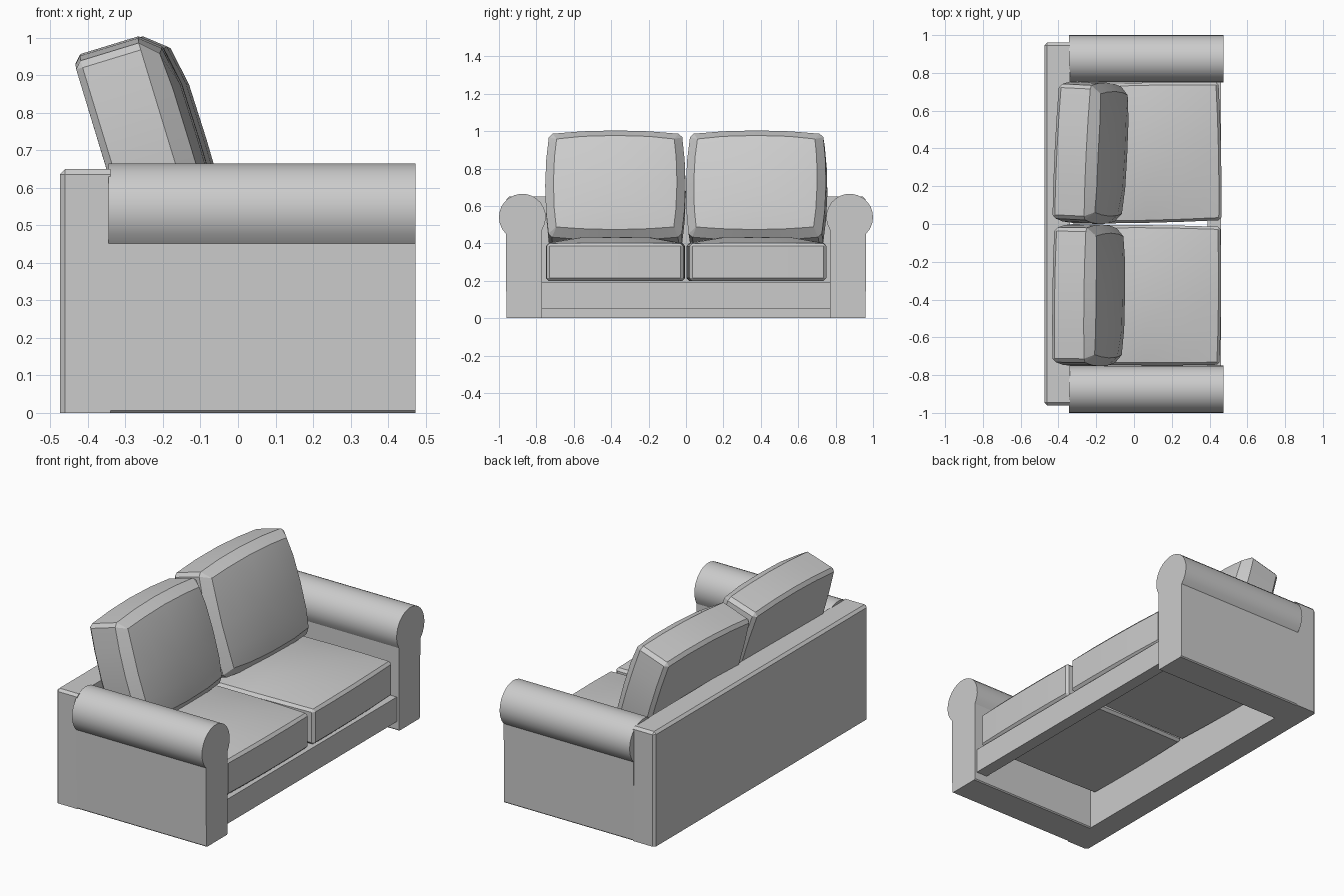
import bpy, bmesh, math

if "Cube" in bpy.data.objects:
    bpy.data.objects.remove(bpy.data.objects["Cube"])


def add_object(name, bm):
    bmesh.ops.recalc_face_normals(bm, faces=bm.faces)
    mesh = bpy.data.meshes.new(name)
    bm.to_mesh(mesh)
    bm.free()
    ob = bpy.data.objects.new(name, mesh)
    bpy.context.collection.objects.link(ob)
    return ob


def finish(ob):
    """Apply modifiers, then smooth while keeping hard edges."""
    bpy.ops.object.select_all(action='DESELECT')
    ob.select_set(True)
    bpy.context.view_layer.objects.active = ob
    bpy.ops.object.convert(target='MESH')
    bpy.ops.object.shade_smooth_by_angle(angle=math.radians(25))


def box(x0, x1, y0, y1, z0, z1):
    bm = bmesh.new()
    bmesh.ops.create_cube(bm, size=1)
    for v in bm.verts:
        v.co = ((x0 + x1) / 2 + v.co.x * (x1 - x0),
                (y0 + y1) / 2 + v.co.y * (y1 - y0),
                (z0 + z1) / 2 + v.co.z * (z1 - z0))
    return bm


def cushion(name, size, loc, tilt, yaw, puff, bow, bevel, rear):
    """Padded block: thickness on local x, puffed on +x, sides bowed outward."""
    bm = bmesh.new()
    bmesh.ops.create_cube(bm, size=2)
    bmesh.ops.subdivide_edges(bm, edges=bm.edges[:], cuts=3, use_grid_fill=True)
    weight = bm.edges.layers.float.new("bevel_weight_edge")
    for e in bm.edges:
        if e.calc_face_angle(0) > 1:
            at_front = all(v.co.x > 0.99 for v in e.verts)
            e[weight] = 1.0 if at_front else rear
    for v in bm.verts:
        p, q, r = v.co
        v.co.x = p * size[0] / 2
        if p > 0.99:
            v.co.x += puff * (1 - q ** 4) * (1 - r ** 4)
        v.co.y = q * (size[1] / 2 + bow * (1 - r * r))
        v.co.z = r * (size[2] / 2 + bow * (1 - q * q))
    ob = add_object(name, bm)
    ob.location = loc
    ob.rotation_euler = (0, math.radians(tilt), math.radians(yaw))
    mod = ob.modifiers.new("edge", 'BEVEL')
    mod.limit_method = 'WEIGHT'
    mod.width = bevel
    mod.segments = 1
    mod.use_clamp_overlap = False
    finish(ob)


# Back panel, bevelled everywhere except where it meets the arms
bm = box(-0.475, -0.34, -0.96, 0.96, 0, 0.65)
edges = [e for e in bm.edges if min(v.co.x for v in e.verts) < -0.4
         and max(v.co.z for v in e.verts) > 0.1]
bmesh.ops.bevel(bm, geom=edges, offset=0.014, segments=1, affect='EDGES')
finish(add_object("back_panel", bm))

# Front rail below the seat
finish(add_object("front_rail", box(0.39, 0.46, -0.775, 0.775, 0.05, 0.19)))

# Rolled arms: one profile extruded along x, mirrored to the other side
profile = [(0.77, 0.006), (0.776, 0), (0.954, 0), (0.96, 0.006)]
STEPS = 18
for i in range(STEPS + 1):
    a = math.radians(-45 + 258 * i / STEPS)
    profile.append((0.875 + 0.125 * math.cos(a), 0.54 + 0.125 * math.sin(a)))
bm = bmesh.new()
face = bm.faces.new([bm.verts.new((-0.345, y, z)) for y, z in profile])
ext = bmesh.ops.extrude_face_region(bm, geom=[face], use_keep_orig=True)
for g in ext["geom"]:
    if isinstance(g, bmesh.types.BMVert):
        g.co.x = 0.473
arms = add_object("arms", bm)
mirror = arms.modifiers.new("mirror", 'MIRROR')
mirror.use_axis = (False, True, False)
finish(arms)

# Seat and back cushions, each slightly askew
for side, s, seat_yaw, back_yaw, back_x in (("left", 1, 1.2, -2.8, -0.228),
                                            ("right", -1, -0.4, -0.8, -0.24)):
    cushion(side + "_seat_cushion", (0.2, 0.73, 0.80),
            (0.055, s * 0.377, 0.30), -90, seat_yaw, 0.035, 0.006, 0.014, 1.0)
    cushion(side + "_back_cushion", (0.225, 0.71, 0.575),
            (back_x, s * 0.377, 0.69), -17, back_yaw, 0.03, 0.02, 0.045, 0.4)
